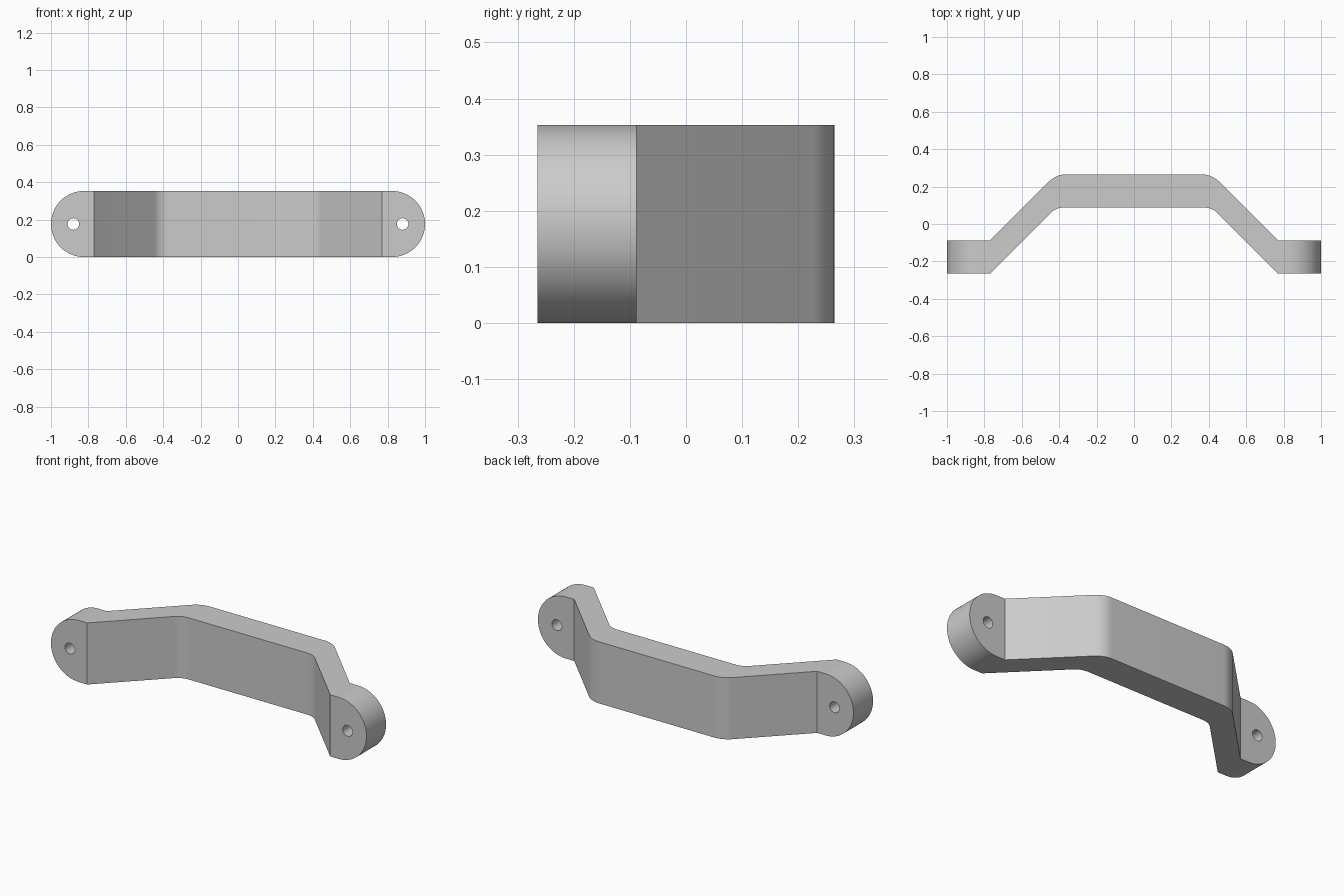
import bpy, bmesh
from math import pi, sin, cos
from mathutils import Vector

if "Cube" in bpy.data.objects:
    bpy.data.objects.remove(bpy.data.objects["Cube"], do_unlink=True)

HALF_DEPTH = 0.265      # overall depth / 2
THICK = 0.177           # bar thickness
HEIGHT = 0.353
R = HEIGHT / 2          # rounded tab radius
BEND, TOP = 0.77, 0.417  # x of tab bend and of bridge bend
HOLE_X, HOLE_R = 0.88, 0.031

metal = bpy.data.materials.new("Grey metal")
metal.use_nodes = True
grey = (0.6, 0.6, 0.6, 1)
metal.diffuse_color = grey
metal.node_tree.nodes["Principled BSDF"].inputs["Base Color"].default_value = grey


def prism(name, points, direction):
    """Extrude a closed outline along a direction."""
    mesh = bpy.data.meshes.new(name)
    bm = bmesh.new()
    face = bm.faces.new([bm.verts.new(p) for p in points])
    new = bmesh.ops.extrude_face_region(bm, geom=[face])["geom"]
    bmesh.ops.translate(bm, vec=direction,
                        verts=[v for v in new if isinstance(v, bmesh.types.BMVert)])
    bmesh.ops.recalc_face_normals(bm, faces=bm.faces)
    bm.to_mesh(mesh)
    bm.free()
    mesh.materials.append(metal)
    obj = bpy.data.objects.new(name, mesh)
    bpy.context.collection.objects.link(obj)
    return obj


def fillet(x, y, radius, steps=10):
    """Arc rounding the left bridge bend whose sharp corner is at (x, y)."""
    t = radius * (2 ** 0.5 - 1)
    cx, cy = x + t, y - radius
    return [Vector((cx + radius * cos(a), cy + radius * sin(a), -0.1))
            for a in (pi * 0.75 - pi * 0.25 * i / steps for i in range(steps + 1))]


def edge_line(tab_y, bridge_y, radius):
    """One long side of the bent bar, left to right."""
    left = [Vector((-1.1, tab_y, -0.1)), Vector((-BEND, tab_y, -0.1))]
    left += fillet(-TOP, bridge_y, radius)
    return left + [Vector((-p.x, p.y, p.z)) for p in reversed(left)]


def cylinder_outline(x, radius, start, stop, count):
    return [(x + radius * cos(start + (stop - start) * i / count), -0.5,
             R + radius * sin(start + (stop - start) * i / count))
            for i in range(count + 1)]


# Bent bar
back = edge_line(-HALF_DEPTH + THICK, HALF_DEPTH, 0.13)
front = edge_line(-HALF_DEPTH, HALF_DEPTH - THICK, 0.1)
handle = prism("handle", back + front[::-1], (0, 0, 0.6))

# Rounded-end outline and screw holes
cx = 1 - R
slot = (cylinder_outline(cx, R, -pi / 2, pi / 2, 48)
        + cylinder_outline(-cx, R, pi / 2, pi * 1.5, 48))
cutters = [(prism("rounded_outline", slot, (0, 1, 0)), 'INTERSECT')]
for side, x in (("left", HOLE_X), ("right", -HOLE_X)):
    ring = cylinder_outline(x, HOLE_R, 0, 2 * pi, 32)[:-1]
    cutters.append((prism(side + "_screw_hole", ring, (0, 1, 0)), 'DIFFERENCE'))

for cutter, operation in cutters:
    cutter.hide_render = True
    mod = handle.modifiers.new(cutter.name, 'BOOLEAN')
    mod.operation, mod.object, mod.solver = operation, cutter, 'EXACT'

# Bake the cuts and drop the cutters
bpy.context.view_layer.update()
graph = bpy.context.evaluated_depsgraph_get()
result = bpy.data.meshes.new_from_object(handle.evaluated_get(graph))
handle.modifiers.clear()
handle.data = result
for cutter, _ in cutters:
    bpy.data.objects.remove(cutter, do_unlink=True)

bpy.ops.object.select_all(action='DESELECT')
handle.select_set(True)
bpy.context.view_layer.objects.active = handle
bpy.ops.object.shade_smooth_by_angle(angle=pi / 6)
